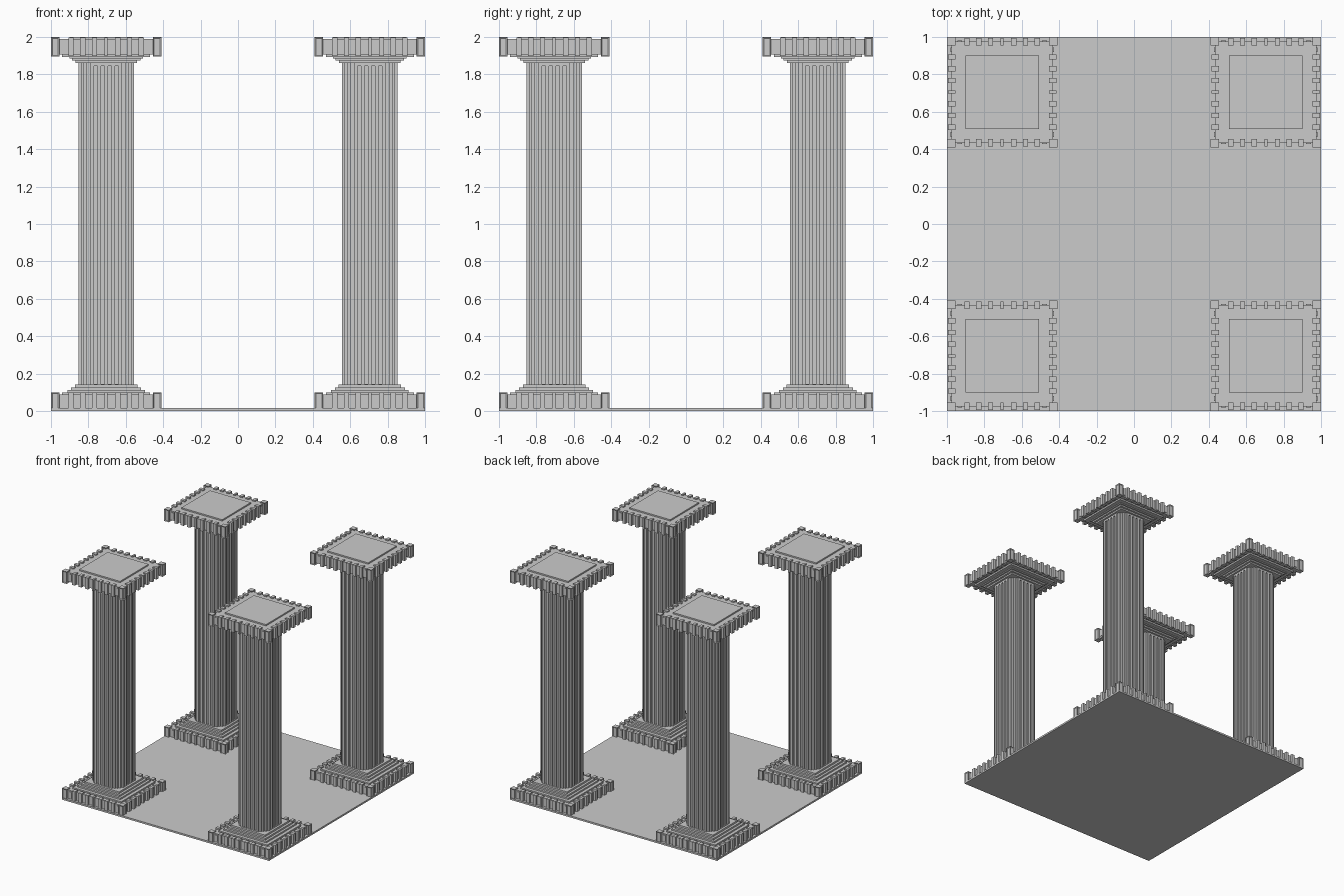
import bpy, bmesh
from mathutils import Matrix, Vector

cube = bpy.data.objects.get("Cube")
if cube:
    bpy.data.objects.remove(cube, do_unlink=True)

stone = bpy.data.materials.new("grey_stone")
stone.use_nodes = True
GREY = (0.6, 0.6, 0.6, 1)
stone.diffuse_color = GREY
stone.node_tree.nodes["Principled BSDF"].inputs["Base Color"].default_value = GREY

CENTRE = 0.705      # column distance from the middle on each axis


def box(bm, x0, x1, y0, y1, z0, z1):
    size = Vector((x1 - x0, y1 - y0, z1 - z0))
    mid = Vector((x0 + x1, y0 + y1, z0 + z1)) / 2
    m = Matrix.Translation(mid) @ Matrix.Diagonal((*size, 1))
    return bmesh.ops.create_cube(bm, size=1, matrix=m)["verts"]


def slab(bm, half, z0, z1):
    box(bm, -half, half, -half, half, z0, z1)


def finish(bm, name):
    mesh = bpy.data.meshes.new(name)
    bm.normal_update()
    bm.to_mesh(mesh)
    bm.free()
    mesh.materials.append(stone)
    return mesh


def toothed_block(z0, z1, tiers, name):
    """Square slab edged with teeth, corner blocks and stepped tiers."""
    bm = bmesh.new()
    slab(bm, 0.272, z0 + 0.012, z1 - 0.012)
    for half, low, high in tiers:
        slab(bm, half, low, high)
    for turn in range(4):
        verts = []
        # teeth, the middle one narrower
        for i in range(-3, 4):
            w = 0.014 if i else 0.008
            x = i * 0.0625
            verts += box(bm, x - w, x + w, -0.29, -0.25, z0 + 0.004, z1 - 0.002)
        # small panels next to the corners
        for x in (-0.227, 0.227):
            verts += box(bm, x - 0.013, x + 0.013, -0.277, -0.26, z0 + 0.025, z1 - 0.022)
        # corner block with sunken side panels
        corner = box(bm, 0.25, 0.295, -0.295, -0.25, z0, z1)
        sides = [f for f in {f for v in corner for f in v.link_faces}
                 if abs(f.calc_center_median().z - (z0 + z1) / 2) < 0.01]
        bm.normal_update()
        before = set(bm.verts)
        bmesh.ops.inset_individual(bm, faces=sides, thickness=0.01, depth=-0.005)
        verts += corner + [v for v in bm.verts if v not in before]
        bmesh.ops.rotate(bm, verts=verts, matrix=Matrix.Rotation(turn * 1.5707963, 3, "Z"))
    return finish(bm, name)


def shaft_outline(fluted):
    """Plan of the shaft: fluted flat sides joined by stepped corners."""
    side = []
    edge, out, groove, n = 0.085, 0.148, 0.136, 9
    step = 2 * edge / n
    for i in range(n):
        y = -groove if (i % 2 and fluted) else -out
        side += [(-edge + i * step, y), (-edge + (i + 1) * step, y)]
    side += [(0.085, -0.135), (0.105, -0.135), (0.105, -0.12), (0.12, -0.12),
             (0.12, -0.105), (0.135, -0.105), (0.135, -0.085)]
    points = []
    for turn in range(4):
        points += side
        side = [(-y, x) for x, y in side]
    # drop repeated points
    return [p for i, p in enumerate(points) if (Vector(p) - Vector(points[i - 1])).length > 1e-5]


def extrude_outline(bm, outline, z0, z1):
    face = bm.faces.new([bm.verts.new((x, y, z0)) for x, y in outline])
    new = bmesh.ops.extrude_face_region(bm, geom=[face], use_keep_orig=True)["geom"]
    bmesh.ops.translate(bm, vec=(0, 0, z1 - z0),
                        verts=[g for g in new if isinstance(g, bmesh.types.BMVert)])


def shaft():
    bm = bmesh.new()
    extrude_outline(bm, shaft_outline(True), 0.145, 1.845)
    extrude_outline(bm, shaft_outline(False), 1.845, 1.865)
    extrude_outline(bm, shaft_outline(False), 0.13, 0.145)
    bmesh.ops.recalc_face_normals(bm, faces=bm.faces)
    return finish(bm, "shaft")


base_tiers = [(0.235, 0.08, 0.1), (0.207, 0.09, 0.113), (0.187, 0.1, 0.127), (0.167, 0.1, 0.142)]
cap_tiers = [(0.197, 1.95, 2.0), (0.235, 1.893, 1.92), (0.197, 1.885, 1.92),
             (0.183, 1.873, 1.9), (0.165, 1.86, 1.9)]
parts = {
    "column_base": toothed_block(0, 0.1, base_tiers, "column_base"),
    "column_shaft": shaft(),
    "column_capital": toothed_block(1.895, 2.0, cap_tiers, "column_capital"),
}

# four columns sharing the same meshes
for yname, sy in (("front", -1), ("back", 1)):
    for xname, sx in (("right", -1), ("left", 1)):
        for name, mesh in parts.items():
            ob = bpy.data.objects.new(f"{yname}_{xname}_{name}", mesh)
            ob.location = (sx * CENTRE, sy * CENTRE, 0)
            bpy.context.collection.objects.link(ob)

# floor plate
bm = bmesh.new()
slab(bm, 1, 0, 0.015)
bpy.context.collection.objects.link(bpy.data.objects.new("floor_plate", finish(bm, "floor_plate")))
